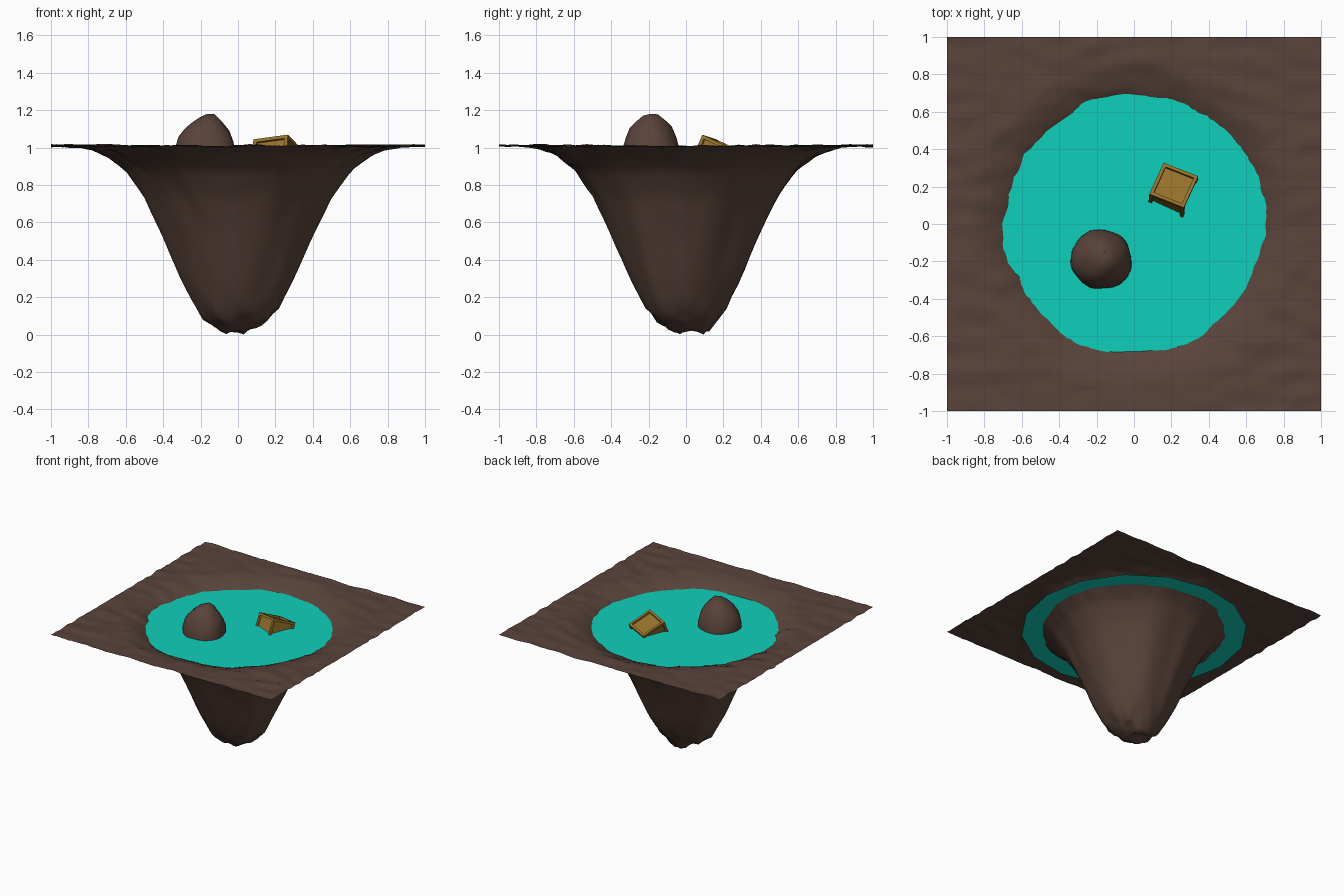
import bpy, bmesh, math
from mathutils import Vector, Matrix, noise

if "Cube" in bpy.data.objects:
    bpy.data.objects.remove(bpy.data.objects["Cube"])


def material(name, color):
    m = bpy.data.materials.new(name)
    m.diffuse_color = (*color, 1)
    m.use_nodes = True
    m.node_tree.nodes["Principled BSDF"].inputs["Base Color"].default_value = m.diffuse_color
    return m


def finish(bm, name, mat, smooth=False):
    me = bpy.data.meshes.new(name)
    for f in bm.faces:
        f.smooth = smooth
    bm.to_mesh(me)
    bm.free()
    ob = bpy.data.objects.new(name, me)
    bpy.context.collection.objects.link(ob)
    me.materials.append(mat)
    return ob


earth = material("earth", (0.10, 0.056, 0.043))
teal = material("teal_water", (0.005, 0.63, 0.50))
wood = material("wood", (0.30, 0.17, 0.025))

# Pit cross-section: (radius, height)
PROFILE = [(0, 0.01), (0.1, 0.01), (0.17, 0.06), (0.22, 0.13), (0.3, 0.30),
           (0.4, 0.53), (0.5, 0.74), (0.6, 0.88), (0.7, 0.955), (0.78, 0.99),
           (0.86, 1.008), (2, 1.015)]


def pit_height(r):
    for (r0, z0), (r1, z1) in zip(PROFILE, PROFILE[1:]):
        if r <= r1:
            return z0 + (z1 - z0) * (r - r0) / (r1 - r0)
    return PROFILE[-1][1]


# Ground: grid pulled down into a deep funnel, roughened with noise
bm = bmesh.new()
bmesh.ops.create_grid(bm, x_segments=64, y_segments=64, size=1)
for v in bm.verts:
    p = v.co.copy()
    r = p.length
    a = math.atan2(p.y, p.x)
    wobble = noise.noise((math.cos(a) * 2.5, math.sin(a) * 2.5, r * 2)) * 0.025
    wobble *= min(1, r / 0.3)
    rough = noise.noise((p.x * 5, p.y * 12, 3)) * 0.012
    rough += noise.noise(p * 23) * 0.005
    if r < 0.25:
        rough += noise.noise(p * 14 + Vector((0, 0, 7))) * 0.05
    v.co.z = min(1.03, pit_height(max(0, r + wobble)) + rough)
low = min(v.co.z for v in bm.verts)
for v in bm.verts:
    if v.co.z < 0.3:
        v.co.z -= low * (1 - v.co.z / 0.3) / (1 - low / 0.3)
finish(bm, "ground_pit", earth, True)

# Water: flat disc whose rim runs under the ground
bm = bmesh.new()
bmesh.ops.create_circle(bm, cap_ends=True, segments=16, radius=0.85,
                        matrix=Matrix.Translation((0, 0, 0.95)))
finish(bm, "water", teal)

# Rock: egg-shaped lump standing out of the water
bm = bmesh.new()
bmesh.ops.create_icosphere(bm, subdivisions=3, radius=1)
for v in bm.verts:
    n = v.co.normalized()
    k = 1 + 0.09 * noise.noise(n * 1.7 + Vector((4, 1, 2))) + 0.03 * noise.noise(n * 5)
    v.co = Vector((n.x * 0.165, n.y * 0.162, n.z * 0.26)) * k
top = max(v.co.z for v in bm.verts)
bmesh.ops.translate(bm, verts=bm.verts, vec=(-0.172, -0.19, 1.18 - top))
rock = finish(bm, "rock", earth, True)
bpy.context.view_layer.objects.active = rock
rock.select_set(True)
bpy.ops.object.shade_smooth_by_angle(angle=math.radians(30))

# Crate: cube with a recessed panel on every side, floating tilted
bm = bmesh.new()
bmesh.ops.create_cube(bm, size=0.2)
bmesh.ops.inset_individual(bm, faces=bm.faces[:], thickness=0.026)
panels = [f for f in bm.faces if all(abs(abs(c) - 0.1) > 0.001 or abs(f.normal[i]) > 0.9
                                     for v in f.verts for i, c in enumerate(v.co))]
panels = bmesh.ops.inset_individual(bm, faces=panels, thickness=0.001, depth=-0.014)
u = Vector((0.185, -0.073, 0.025)).normalized()
n = u.cross(Vector((0.07, 0.172, -0.08))).normalized()
w = n.cross(u)
rot = Matrix((u, w, n)).transposed().to_4x4()
centre = Vector((0.2125, 0.208, 1.017)) - n * 0.1
bm.transform(Matrix.Translation(centre) @ rot)
finish(bm, "crate", wood)
